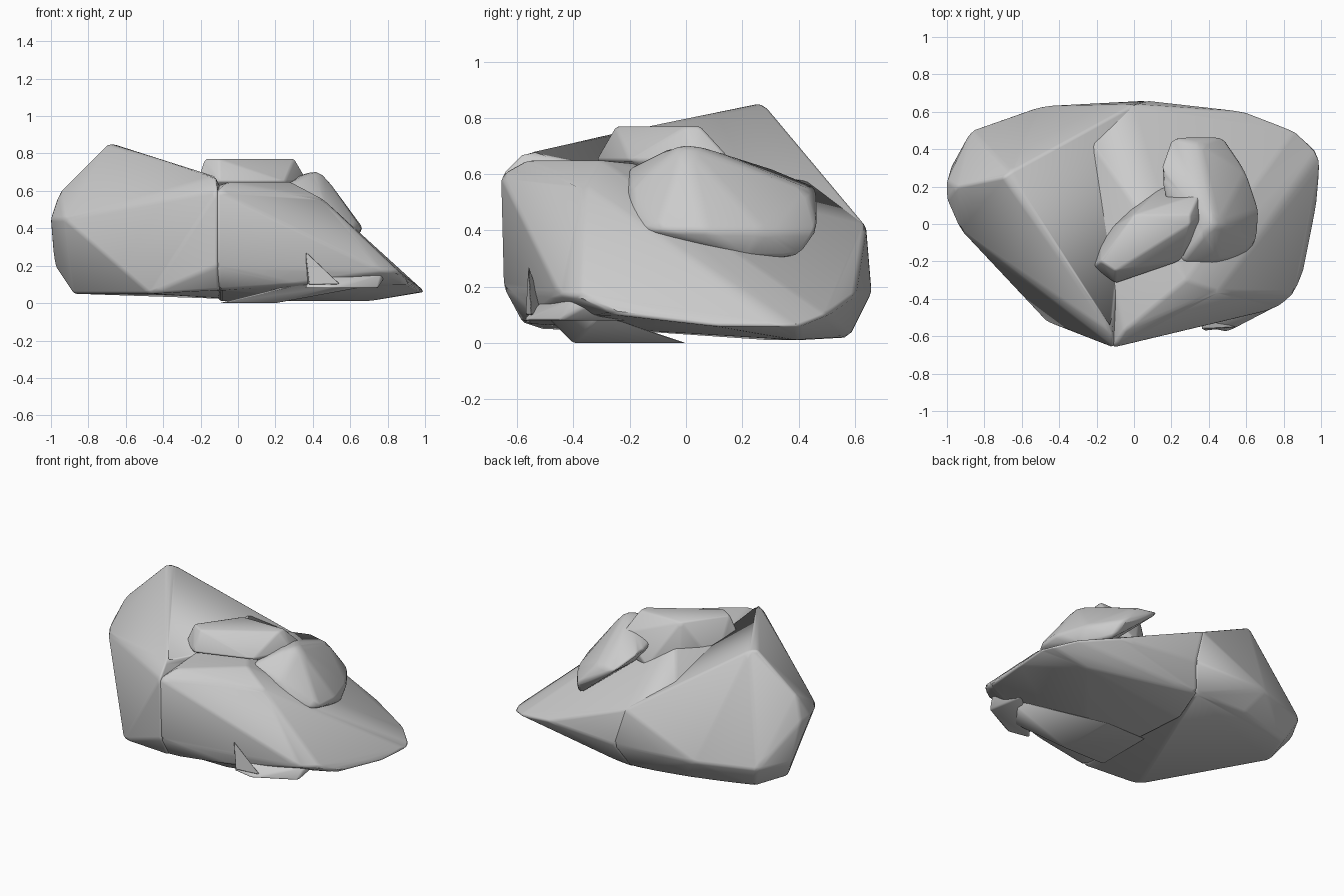
import bpy, bmesh, math

if "Cube" in bpy.data.objects:
    bpy.data.objects.remove(bpy.data.objects["Cube"], do_unlink=True)


def make_material(name, shade):
    colour = (shade, shade, shade, 1)
    material = bpy.data.materials.new(name)
    material.use_nodes = True
    material.diffuse_color = colour
    material.node_tree.nodes["Principled BSDF"].inputs["Base Color"].default_value = colour
    return material


def add_object(name, bm, material):
    mesh = bpy.data.meshes.new(name)
    bm.to_mesh(mesh)
    bm.free()
    mesh.materials.append(material)
    ob = bpy.data.objects.new(name, mesh)
    bpy.context.collection.objects.link(ob)
    return ob


def soften(ob, width):
    """Round every edge a little and shade the stone smoothly."""
    bevel = ob.modifiers.new("soft edges", "BEVEL")
    bevel.width = width
    bevel.segments = 2
    bevel.limit_method = "NONE"
    bpy.ops.object.select_all(action="DESELECT")
    ob.select_set(True)
    bpy.context.view_layer.objects.active = ob
    bpy.ops.object.shade_smooth_by_angle(angle=math.radians(60))


def boulder(name, softness, layers, shared=()):
    """Wrap a convex stone round its corners, listed by height."""
    bm = bmesh.new()
    for corner in shared:
        bm.verts.new(corner)
    for height, corners in layers.items():
        for x, y in corners:
            bm.verts.new((x, y, height))
    bmesh.ops.convex_hull(bm, input=bm.verts)
    loose = [vert for vert in bm.verts if not vert.link_faces]
    bmesh.ops.delete(bm, geom=loose, context="VERTS")
    bmesh.ops.dissolve_limit(bm, angle_limit=math.radians(4),
                             verts=bm.verts, edges=bm.edges)
    bmesh.ops.recalc_face_normals(bm, faces=bm.faces)
    soften(add_object(name, bm, stone), softness)


stone = make_material("grey stone", 0.6)

# Corners where the two halves of the body meet: nose, valley floor and back
seam = [
    (-0.11, -0.66, 0.6), (-0.11, -0.65, 0.2), (-0.1, -0.58, 0.07),
    (-0.04, 0.1, 0.5), (-0.28, 0.51, 0.57), (0, 0.64, 0.42), (0.07, 0.66, 0.18),
    (0, 0.58, 0.02),
]

# Left half: high peak at the rear, ridge running down to the nose
boulder("peak_rock", 0.015, {
    0.85: [(-0.7, 0.25), (-0.66, 0.28)],
    0.68: [(-0.12, -0.58)],
    0.6: [(-0.95, 0.2)],
    0.45: [(-0.93, -0.03), (-1, 0.13), (-1, 0.23)],
    0.2: [(-0.98, 0.3), (-0.87, 0.5), (-0.5, 0.63)],
    0.05: [(-0.47, -0.52), (-0.88, 0.2), (-0.8, 0.43), (-0.4, 0.55)],
}, seam)

# Right half: front ridge falling to a thin wedge
boulder("wedge_rock", 0.015, {
    0.65: [(-0.05, -0.57), (0.28, -0.3)],
    0.56: [(0.45, -0.36)],
    0.34: [(0.7, -0.05)],
    0.17: [(0.77, -0.45), (0.86, -0.37), (0.6, 0.6)],
    0.1: [(0.3, -0.54), (0.91, -0.25), (0.86, 0.5)],
    0.06: [(1, 0.33), (0.98, 0.1), (0.97, 0.4)],
    0.01: [(0.7, 0.4), (-0.1, 0.3)],
}, seam)

# Flat-topped stone resting in the valley
boulder("top_stone", 0.01, {
    0.77: [(-0.18, -0.2), (-0.1, -0.25), (0.3, 0), (0.3, 0.05), (0, 0.05)],
    0.65: [(-0.22, -0.23), (-0.1, -0.32), (0.25, -0.2), (0.37, 0.03), (0.35, 0.16)],
    0.5: [(-0.18, -0.05), (-0.02, 0.1), (0.15, 0.2), (0.3, 0.15)],
})

# Rounded stone on the right shoulder
boulder("shoulder_stone", 0.02, {
    0.7: [(0.38, -0.05), (0.45, 0), (0.4, 0.05)],
    0.62: [(0.25, -0.21), (0.15, 0.2), (0.14, 0.3)],
    0.55: [(0.2, 0.47), (0.35, 0.43), (0.45, -0.2)],
    0.4: [(0.35, -0.24), (0.58, -0.18), (0.66, -0.1), (0.67, 0.07), (0.6, 0.28),
          (0.47, 0.47)],
    0.3: [(0.6, 0.2), (0.5, 0.4)],
})

# Low slab tucked under the front right edge
boulder("base_slab", 0.01, {
    0.1: [(0.3, -0.5), (0.6, -0.5), (0.75, -0.3)],
    0: [(-0.1, 0), (-0.1, -0.4), (0.2, -0.4), (0.2, 0)],
})

# Chip with an upright splinter at the front
boulder("front_chip", 0.01, {
    0.16: [(0.4, -0.5), (0.77, -0.4), (0.8, -0.3)],
    0.08: [(0.35, -0.55), (0.5, -0.58), (0.75, -0.45), (0.7, -0.2)],
})
boulder("front_splinter", 0.005, {
    0.28: [(0.36, -0.56)],
    0.1: [(0.37, -0.5), (0.38, -0.57), (0.55, -0.55)],
})
